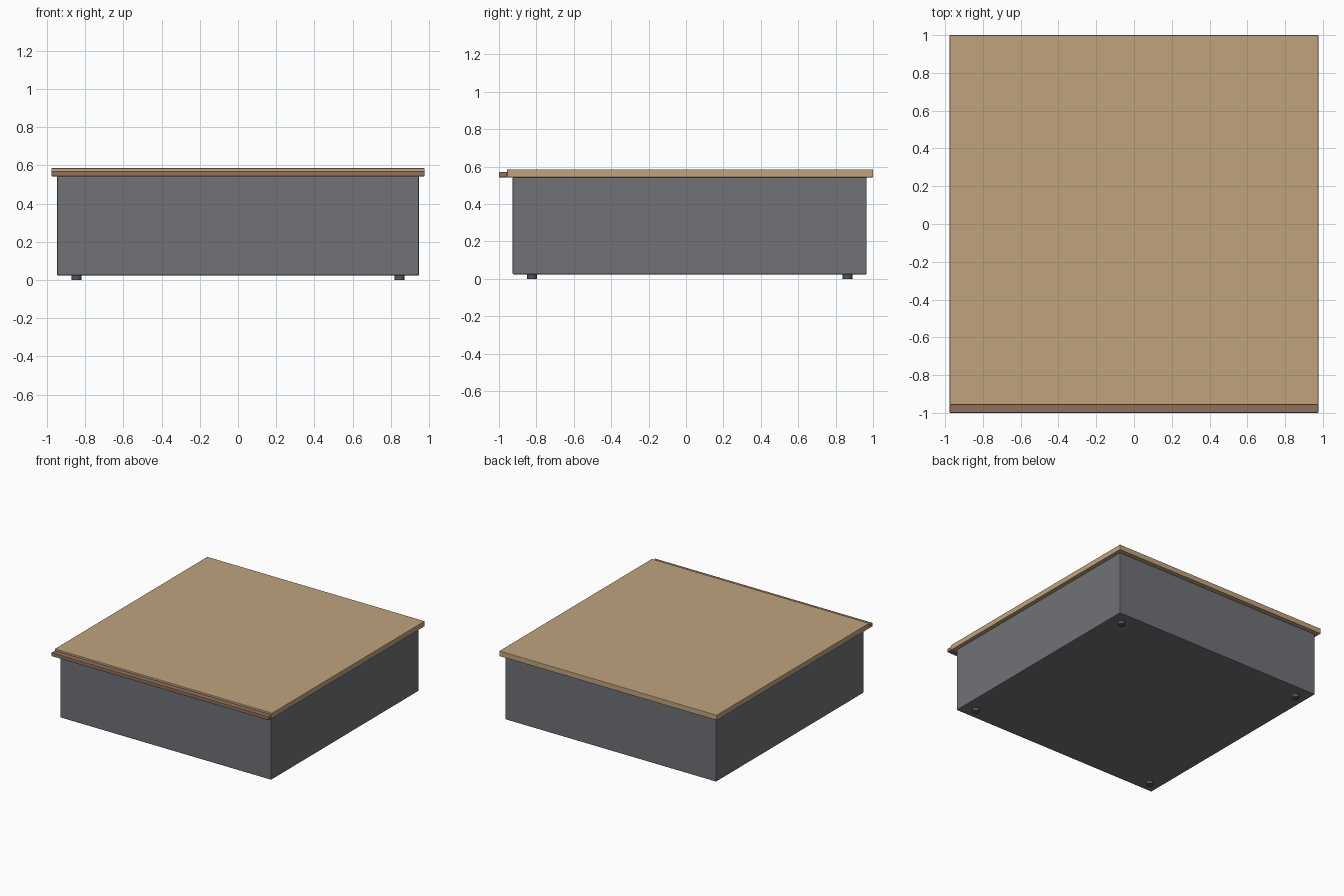
import bpy

cube = bpy.data.objects.get("Cube")
if cube:
    bpy.data.objects.remove(cube, do_unlink=True)


def material(name, color):
    m = bpy.data.materials.new(name)
    m.use_nodes = True
    m.diffuse_color = (*color, 1)
    m.node_tree.nodes["Principled BSDF"].inputs["Base Color"].default_value = (*color, 1)
    return m


tan = material("tan lid", (0.53, 0.37, 0.21))
brown = material("brown trim", (0.28, 0.165, 0.11))
grey = material("grey cabinet", (0.16, 0.168, 0.185))
dark = material("dark grey feet", (0.09, 0.092, 0.1))


def box(name, low, high, mat, bevel):
    """Box between two corners with a small edge chamfer."""
    center = [(a + b) / 2 for a, b in zip(low, high)]
    bpy.ops.mesh.primitive_cube_add(size=1, location=center)
    ob = bpy.context.object
    ob.name = name
    ob.scale = [b - a for a, b in zip(low, high)]
    bpy.ops.object.transform_apply(location=False, rotation=False, scale=True)
    ob.data.materials.append(mat)
    mod = ob.modifiers.new("edge chamfer", "BEVEL")
    mod.width = bevel
    mod.segments = 2
    return ob


# Cabinet, overhanging lid and front trim
box("cabinet", (-0.947, -0.927, 0.024), (0.947, 0.966, 0.543), grey, 0.006)
box("lid", (-0.976, -0.956, 0.543), (0.976, 1.0, 0.586), tan, 0.003)
box("front_trim", (-0.976, -1.0, 0.543), (0.976, -0.956, 0.572), brown, 0.003)

# Four round feet
for side, x in (("right", -0.845), ("left", 0.845)):
    for end, y in (("front", -0.824), ("back", 0.863)):
        bpy.ops.mesh.primitive_cylinder_add(
            vertices=24, radius=0.027, depth=0.03, location=(x, y, 0.015))
        foot = bpy.context.object
        foot.name = f"{end}_{side}_foot"
        foot.data.materials.append(dark)
        bpy.ops.object.shade_smooth_by_angle()
